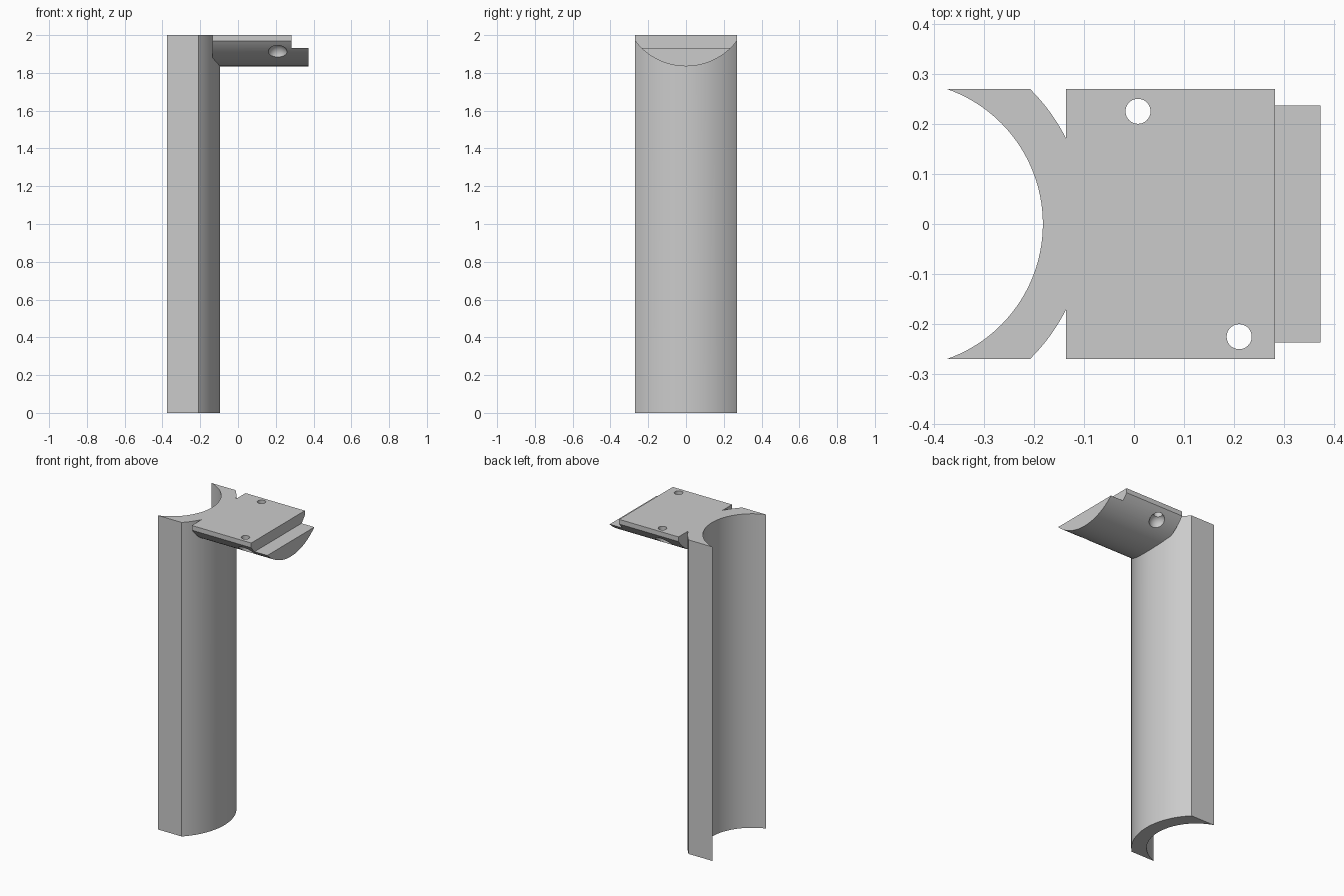
import bpy
import bmesh
from math import asin, cos, sin, radians
from mathutils import Matrix, Vector

cube = bpy.data.objects.get("Cube")
if cube:
    bpy.data.objects.remove(cube, do_unlink=True)

HALF = 0.27      # half width of post and arm
TOP = 2.0

grey = bpy.data.materials.new("plain grey")
grey.use_nodes = True
grey.diffuse_color = (0.6, 0.6, 0.6, 1)
grey.node_tree.nodes["Principled BSDF"].inputs["Base Color"].default_value = grey.diffuse_color


def add_object(name, bm):
    bmesh.ops.recalc_face_normals(bm, faces=bm.faces)
    mesh = bpy.data.meshes.new(name)
    bm.to_mesh(mesh)
    bm.free()
    mesh.materials.append(grey)
    obj = bpy.data.objects.new(name, mesh)
    bpy.context.collection.objects.link(obj)
    return obj


def arc(edge, crown, steps=48):
    """Points (depth, across) of an arc over the full width, bulging to crown."""
    sag = abs(crown - edge)
    r = (HALF ** 2 + sag ** 2) / (2 * sag)
    side = 1 if crown > edge else -1
    span = asin(HALF / r)
    angles = [span * (2 * i / steps - 1) for i in range(steps + 1)]
    return [(crown + side * r * (cos(a) - 1), r * sin(a)) for a in angles]


def prism(name, points, offset):
    bm = bmesh.new()
    face = bm.faces.new([bm.verts.new(p) for p in points])
    out = bmesh.ops.extrude_face_region(bm, geom=[face])
    verts = [v for v in out["geom"] if isinstance(v, bmesh.types.BMVert)]
    bmesh.ops.translate(bm, verts=verts, vec=Vector(offset))
    return add_object(name, bm)


def box(name, low, high):
    x0, y0, z0 = low
    x1, y1, z1 = high
    return prism(name, [(x0, y0, z0), (x1, y0, z0), (x1, y1, z0), (x0, y1, z0)], (0, 0, z1 - z0))


def combine(target, tool, operation):
    mod = target.modifiers.new(operation.lower(), "BOOLEAN")
    mod.operation = operation
    mod.solver = "EXACT"
    mod.object = tool
    bpy.context.view_layer.objects.active = target
    bpy.ops.object.modifier_apply(modifier=mod.name)
    bpy.data.objects.remove(tool, do_unlink=True)


# Curved upright post
inner = arc(-0.375, -0.182)
outer = arc(-0.208, -0.095)
bracket = prism("bracket", [(x, y, 0) for x, y in inner + outer[::-1]], (0, 0, TOP))

# Arm with flat top and rounded underside
under = arc(1.97, 1.835)
section = [(TOP, -HALF)] + under + [(TOP, HALF)]
arm = prism("arm", [(-0.136, y, z) for z, y in section], (0.508, 0, 0))

# Lowered step at the end of the arm
combine(arm, box("step_cutter", (0.282, -0.4, 1.932), (0.5, 0.4, 2.2)), "DIFFERENCE")

# Screw holes, each with a rounded recess underneath
for x, y in ((0.008, 0.225), (0.21, -0.225)):
    bm = bmesh.new()
    bmesh.ops.create_cone(bm, cap_ends=True, segments=40, radius1=0.025, radius2=0.025,
                          depth=0.6, matrix=Matrix.Translation((x, y, 1.95)))
    combine(arm, add_object("hole_cutter", bm), "DIFFERENCE")
    bm = bmesh.new()
    bmesh.ops.create_uvsphere(bm, u_segments=32, v_segments=20, radius=0.052,
                              matrix=Matrix.Translation((x, y, 1.9)))
    combine(arm, add_object("recess_cutter", bm), "DIFFERENCE")

combine(bracket, arm, "UNION")

# Smooth the curves, keep the edges sharp
bpy.ops.object.select_all(action="DESELECT")
bracket.select_set(True)
bpy.context.view_layer.objects.active = bracket
bpy.ops.object.shade_smooth_by_angle(angle=radians(25))
